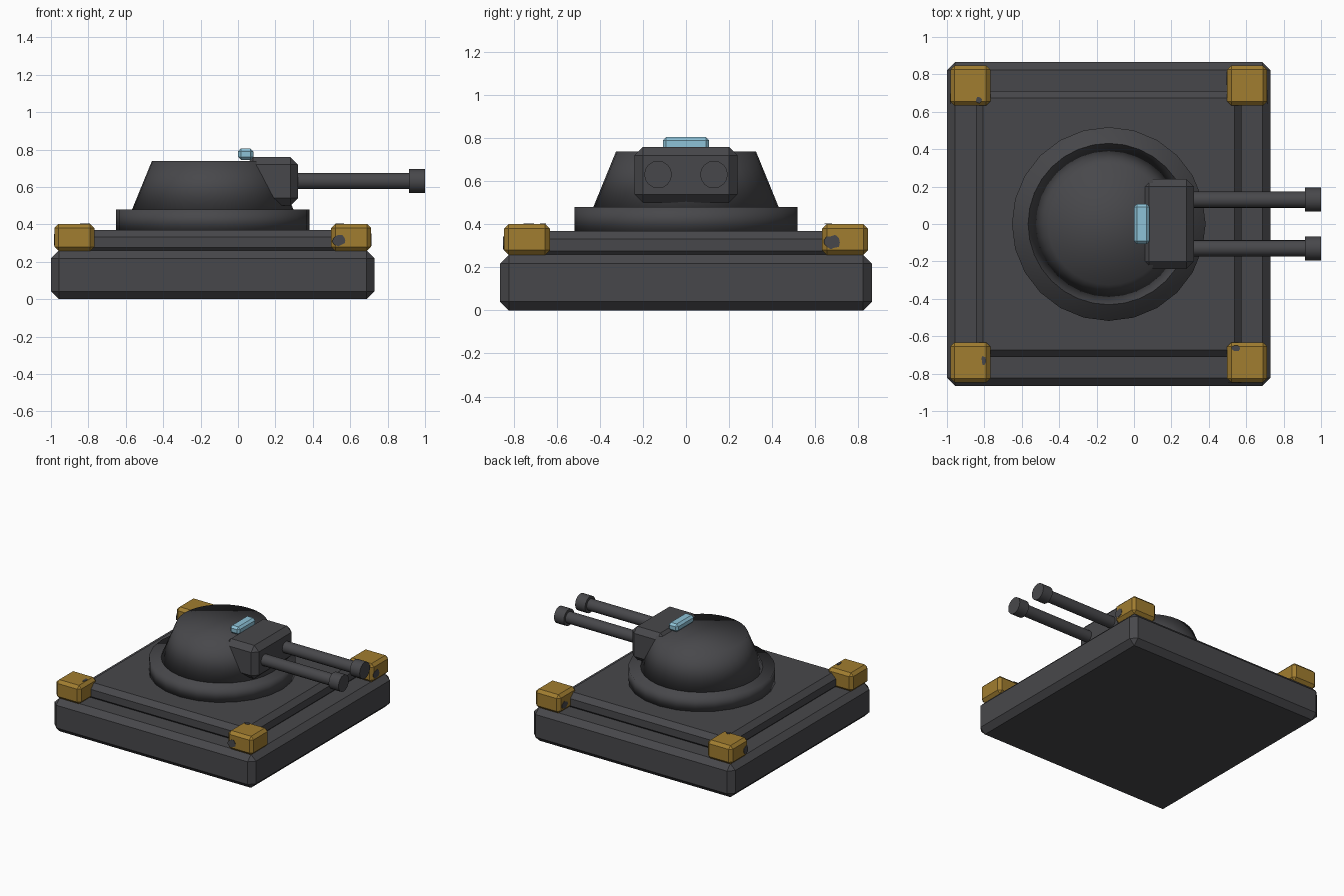
import bpy, bmesh, math, random
from mathutils import Matrix, Vector

if "Cube" in bpy.data.objects:
    bpy.data.objects.remove(bpy.data.objects["Cube"])

random.seed(4)
CX = -0.135  # centre of the base in x


def material(name, rgb):
    m = bpy.data.materials.new(name)
    m.diffuse_color = (*rgb, 1)
    m.use_nodes = True
    m.node_tree.nodes["Principled BSDF"].inputs["Base Color"].default_value = m.diffuse_color
    return m


GREY = material("dark grey metal", (0.064, 0.064, 0.070))
YELLOW = material("yellow paint", (0.355, 0.205, 0.029))
BLUE = material("light blue glass", (0.27, 0.54, 0.68))


def finish(name, bm, mat, smooth=False):
    bmesh.ops.recalc_face_normals(bm, faces=bm.faces)
    for f in bm.faces:
        f.smooth = smooth
    me = bpy.data.meshes.new(name)
    bm.to_mesh(me)
    bm.free()
    me.materials.append(mat)
    ob = bpy.data.objects.new(name, me)
    bpy.context.collection.objects.link(ob)
    return ob


def box(name, lo, hi, bevel, mat):
    """Chamfered box between two corners."""
    lo, hi = Vector(lo), Vector(hi)
    bm = bmesh.new()
    size = hi - lo
    bmesh.ops.create_cube(bm, size=1, matrix=Matrix.Translation((lo + hi) / 2)
                          @ Matrix.Diagonal((*size, 1)))
    bmesh.ops.bevel(bm, geom=bm.edges[:], offset=bevel, segments=1,
                    affect='EDGES', profile=0.5)
    return finish(name, bm, mat)


def cone(name, base, r1, r2, length, sides, mat, along_x=False, smooth=True):
    """Capped cone or cylinder starting at base."""
    bm = bmesh.new()
    turn = Matrix.Rotation(math.pi / 2, 4, 'Y') if along_x else Matrix()
    bmesh.ops.create_cone(bm, cap_ends=True, segments=sides, radius1=r1, radius2=r2,
                          depth=length, matrix=Matrix.Translation(base) @ turn
                          @ Matrix.Translation((0, 0, length / 2)))
    return finish(name, bm, mat, smooth)


def chip(name, centre, normal, w, h):
    """Thin ragged plate of bare metal where the paint is worn off."""
    bm = bmesh.new()
    n = Vector(normal)
    rot = n.to_track_quat('Z', 'Y').to_matrix().to_4x4()
    ring = []
    for i in range(11):
        a = 2 * math.pi * i / 11
        k = random.uniform(0.75, 1.1)
        ring.append(bm.verts.new((w * k * math.cos(a), h * k * math.sin(a), 0)))
    face = bm.faces.new(ring)
    top = bmesh.ops.extrude_face_region(bm, geom=[face])["geom"]
    bmesh.ops.translate(bm, vec=(0, 0, 0.003),
                        verts=[v for v in top if isinstance(v, bmesh.types.BMVert)])
    bmesh.ops.transform(bm, matrix=Matrix.Translation(centre) @ rot, verts=bm.verts)
    return finish(name, bm, GREY)


# stepped base
box("base_slab", (CX - 0.865, -0.865, 0), (CX + 0.865, 0.865, 0.26), 0.042, GREY)
box("upper_slab", (CX - 0.71, -0.71, 0.24), (CX + 0.71, 0.71, 0.37), 0.037, GREY)

# corner blocks
for sx, xn in ((-1, "left"), (1, "right")):
    for sy, yn in ((-1, "front"), (1, "back")):
        x, y = CX + sx * 0.74, sy * 0.74
        box(f"corner_block_{yn}_{xn}", (x - 0.107, y - 0.107, 0.258),
            (x + 0.107, y + 0.107, 0.402), 0.022, YELLOW)

# worn paint on the corner blocks
L, R = CX - 0.74, CX + 0.74
chip("chip_front_right_side", (R - 0.063, -0.847, 0.317), (0, -1, 0), 0.038, 0.034)
chip("chip_front_right_top", (R - 0.063, -0.665, 0.402), (0, 0, 1), 0.024, 0.018)
chip("chip_back_right_side", (R + 0.107, 0.677, 0.317), (1, 0, 0), 0.038, 0.036)
chip("chip_back_right_inner", (R - 0.107, 0.78, 0.312), (-1, 0, 0), 0.036, 0.028)
chip("chip_back_left_side", (L - 0.107, 0.67, 0.317), (-1, 0, 0), 0.03, 0.034)
chip("chip_back_left_top", (L + 0.045, 0.662, 0.402), (0, 0, 1), 0.018, 0.018)
chip("chip_front_left_top", (L + 0.072, -0.73, 0.402), (0, 0, 1), 0.014, 0.026)

# rotating turret
cone("turret_ring", (CX, 0, 0.365), 0.518, 0.518, 0.115, 24, GREY)
cone("turret_body", (CX, 0, 0.478), 0.432, 0.325, 0.262, 32, GREY)

# gun housing and sight
box("gun_housing", (0.04, -0.24, 0.50), (0.32, 0.24, 0.76), 0.04, GREY)
box("sight_window", (0.0, -0.108, 0.745), (0.082, 0.108, 0.806), 0.016, BLUE)

# twin guns
for s, n in ((-1, "front"), (1, "back")):
    for part, x0, x1, r in (("barrel", 0.25, 0.95, 0.044), ("muzzle", 0.915, 1.0, 0.064)):
        ob = cone(f"{n}_{part}", (x0, s * 0.13, 0.632), r, r, x1 - x0, 16, GREY, True)
        ob.data.set_sharp_from_angle(angle=math.radians(40))
